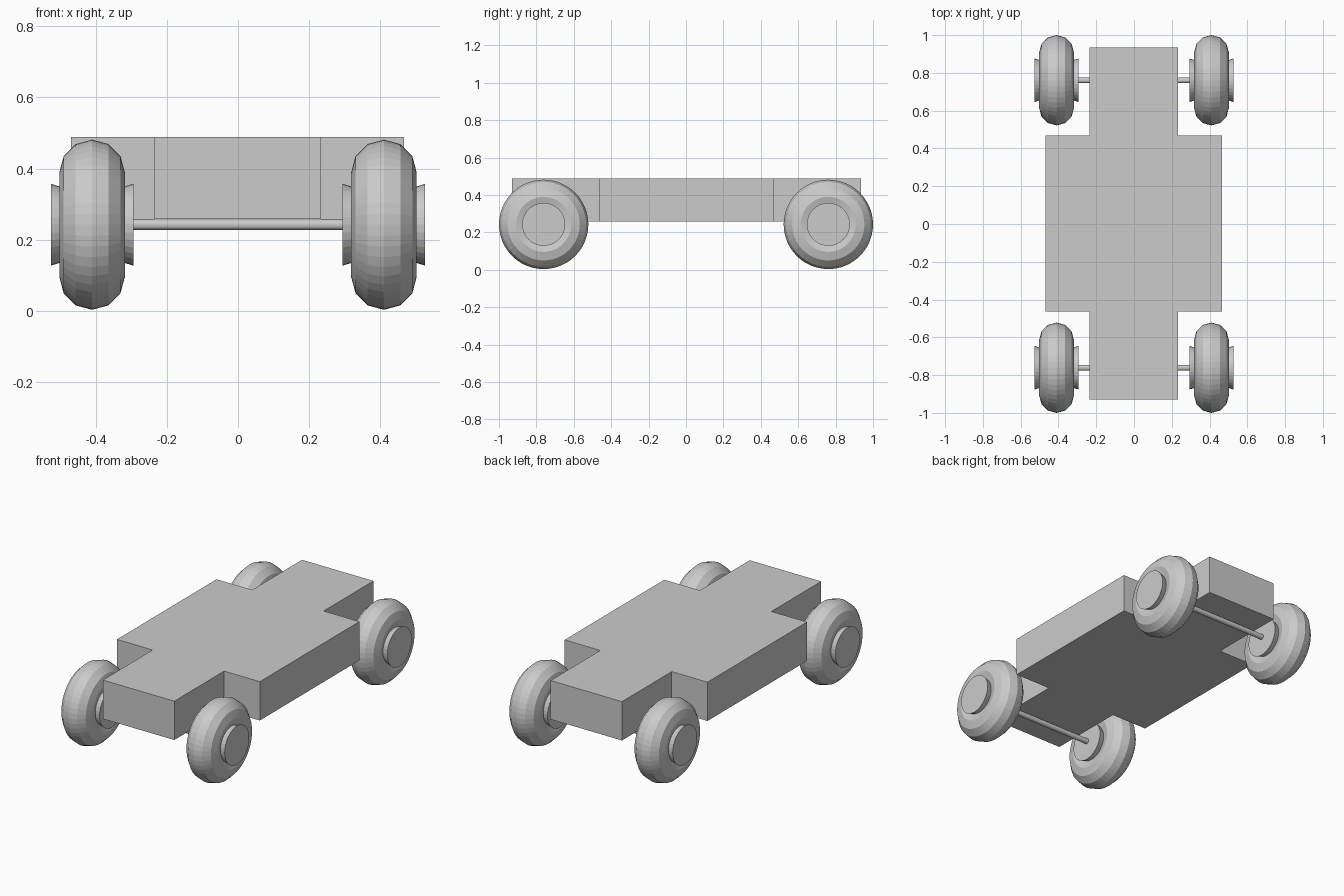
import bpy, bmesh, math
from mathutils import Matrix

if "Cube" in bpy.data.objects:
    bpy.data.objects.remove(bpy.data.objects["Cube"])

grey = bpy.data.materials.new("plain grey")
grey.diffuse_color = (0.6, 0.6, 0.6, 1)
grey.use_nodes = True
grey.node_tree.nodes["Principled BSDF"].inputs["Base Color"].default_value = grey.diffuse_color


def add_object(name, bm, location=(0, 0, 0)):
    bmesh.ops.recalc_face_normals(bm, faces=bm.faces)
    mesh = bpy.data.meshes.new(name)
    bm.to_mesh(mesh)
    bm.free()
    mesh.materials.append(grey)
    obj = bpy.data.objects.new(name, mesh)
    obj.location = location
    bpy.context.collection.objects.link(obj)
    return obj


def lathe_x(profile, segments, closed):
    """Revolve (x, radius) points around the x axis; open profiles get end caps."""
    bm = bmesh.new()
    rings = []
    for s in range(segments):
        a = 2 * math.pi * s / segments
        rings.append([bm.verts.new((x, r * math.sin(a), r * math.cos(a))) for x, r in profile])
    n = len(profile)
    for s in range(segments):
        p, q = rings[s], rings[(s + 1) % segments]
        for i in range(n if closed else n - 1):
            j = (i + 1) % n
            bm.faces.new((p[i], p[j], q[j], q[i]))
    if not closed:
        bm.faces.new([ring[0] for ring in rings])
        bm.faces.new([ring[-1] for ring in rings])
    return bm


# Chassis: cross-shaped slab with notches for the wheels
half, wide, long = 0.234, 0.468, 0.932
outline = [(half, -long), (half, -0.466), (wide, -0.466), (wide, 0.466), (half, 0.466), (half, long)]
outline += [(-x, y) for x, y in reversed(outline)]
bm = bmesh.new()
base = bm.faces.new([bm.verts.new((x, y, 0.259)) for x, y in outline])
top = bmesh.ops.extrude_face_region(bm, geom=[base], use_keep_orig=True)
bmesh.ops.translate(bm, vec=(0, 0, 0.23), verts=[v for v in top["geom"] if isinstance(v, bmesh.types.BMVert)])
add_object("chassis", bm, (-0.001, 0.003, 0))

# Wheels: round tyre on a hub that flares towards both ends
AXLE_Z, WHEEL_X, WHEEL_Y = 0.2425, 0.41, 0.761
MAJOR, MINOR = 0.147, 0.092
tyre_profile = [(MINOR * math.sin(math.radians(30 * i)), MAJOR + MINOR * math.cos(math.radians(30 * i)))
                for i in range(12)]
hub_profile = [(-0.116, 0.115), (-0.08, 0.104), (0.08, 0.104), (0.116, 0.115)]

for end, sy in (("front", -1), ("rear", 1)):
    for side, sx in (("left", -1), ("right", 1)):
        spot = (sx * WHEEL_X, sy * WHEEL_Y, AXLE_Z)
        add_object(f"{end}_{side}_tyre", lathe_x(tyre_profile, 48, True), spot)
        add_object(f"{end}_{side}_hub", lathe_x(hub_profile, 32, False), spot)
    # Axle rod joining the two hubs
    add_object(f"{end}_axle", lathe_x([(-0.35, 0.0155), (0.35, 0.0155)], 32, False),
               (0, sy * WHEEL_Y, AXLE_Z))
